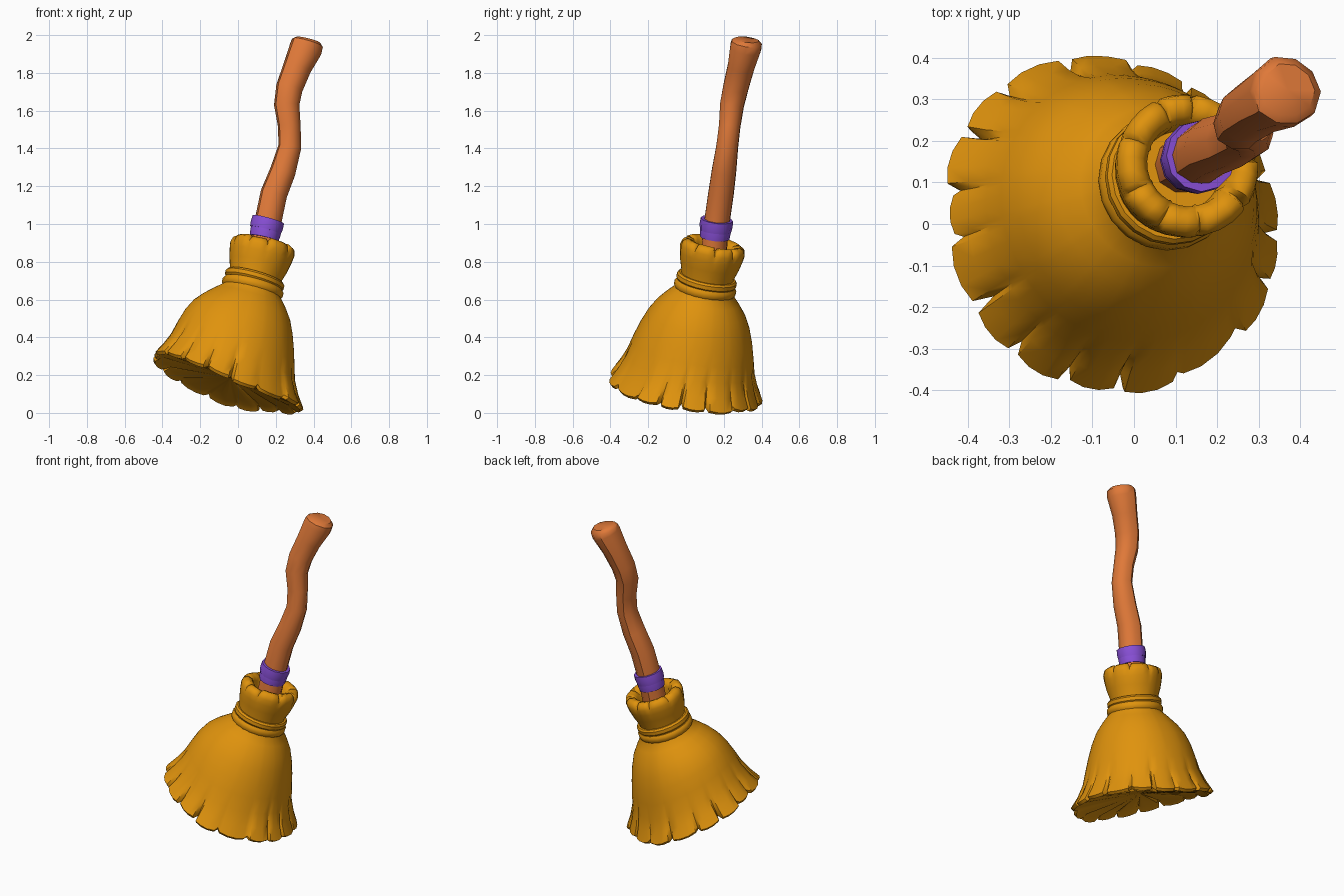
import bpy, bmesh, math, random
from mathutils import Vector, Matrix

if "Cube" in bpy.data.objects:
    bpy.data.objects.remove(bpy.data.objects["Cube"])

random.seed(4)
UP = Vector((0, 0, 1))
ORIGIN = Vector((-0.052, 0.0, 0.145))           # centre of the bristle hem
AXIS = Vector((0.25, 0.195, 1)).normalized()    # lean of the broom head
HEAD = Matrix.Translation(ORIGIN) @ UP.rotation_difference(AXIS).to_matrix().to_4x4()


def material(name, rgb):
    m = bpy.data.materials.new(name)
    m.diffuse_color = (*rgb, 1)
    m.use_nodes = True
    m.node_tree.nodes["Principled BSDF"].inputs["Base Color"].default_value = m.diffuse_color
    return m


STRAW = material("golden straw", (0.74, 0.29, 0.004))
WOOD = material("orange wood", (0.74, 0.19, 0.04))
CLOTH = material("purple cloth", (0.25, 0.08, 0.68))


def skin(name, rings, mat, angle=35, caps=(False, False), loop=False):
    """Join rings of points into one surface."""
    bm = bmesh.new()
    vs = [[bm.verts.new(p) for p in ring] for ring in rings]
    n = len(vs[0])
    pairs = list(zip(vs, vs[1:])) + ([(vs[-1], vs[0])] if loop else [])
    for a, b in pairs:
        for i in range(n):
            j = (i + 1) % n
            bm.faces.new((a[i], a[j], b[j], b[i]))
    for wanted, ring in zip(caps, (vs[0], vs[-1])):
        if wanted:
            c = bm.verts.new(sum((v.co for v in ring), Vector()) / n)
            for i in range(n):
                bm.faces.new((ring[i], ring[(i + 1) % n], c))
    bmesh.ops.recalc_face_normals(bm, faces=bm.faces)
    me = bpy.data.meshes.new(name)
    bm.to_mesh(me)
    bm.free()
    me.materials.append(mat)
    ob = bpy.data.objects.new(name, me)
    bpy.context.collection.objects.link(ob)
    bpy.ops.object.select_all(action='DESELECT')
    ob.select_set(True)
    bpy.context.view_layer.objects.active = ob
    bpy.ops.object.shade_smooth_by_angle(angle=math.radians(angle))
    return ob


def ring(r, h, angles, frame, tweak=None):
    """Ring of points at height h; tweak changes radius and height per point."""
    if isinstance(angles, int):
        angles = [math.tau * i / angles for i in range(angles)]
    pts = []
    for i, a in enumerate(angles):
        rr, hh = tweak(i, a, r, h) if tweak else (r, h)
        pts.append(frame @ Vector((rr * math.cos(a), rr * math.sin(a), hh)))
    return pts


def split_angles(starts, fractions):
    """Angles for lobes beginning at the given turns, each cut at fractions."""
    ends = starts[1:] + [starts[0] + 1]
    return [math.tau * (s + (e - s) * f) for s, e in zip(starts, ends) for f in fractions]


# bristle skirt: lopsided flared bell with narrow slits in the hem
LOBES, CUTS = 17, (0, 0.10, 0.36, 0.64, 0.90)
starts = [(k + random.uniform(-0.2, 0.2)) / LOBES for k in range(LOBES)]
flare = [random.uniform(-0.012, 0.010) for _ in range(LOBES)]
drop = [random.uniform(-0.008, 0.008) for _ in range(LOBES)]
slit = [random.uniform(0.4, 1.4) for _ in range(LOBES)]


def hem(weight):
    def tweak(i, a, r, h):
        k, p = divmod(i, len(CUTS))
        fade = min(1, max(0, (0.53 - h) / 0.2)) * min(1, r / 0.3)
        low = fade * min(1, max(0, (0.35 - h) / 0.3))
        left, right = max(0, -math.cos(a)), max(0, math.cos(a))
        r += fade * (0.016 * left - 0.012 * right * (1 - weight))
        h += (fade * 0.06 * left - low * 0.03 * max(0, math.sin(a))
              - low * 0.045 * max(0, math.cos(a + 0.9)))
        if p == 0:                                # the slit between two lobes
            return r - 0.036 * weight * slit[k], h + 0.022 * weight * slit[k]
        bulge = 0.006 if p in (2, 3) else 0.0
        return r + (flare[k] + bulge) * weight, h + (drop[k] - bulge) * weight
    return tweak


skirt = [(0.02, 0.04, 0), (0.36, 0.015, 0.5), (0.393, -0.005, 0.9), (0.406, 0.010, 1),
         (0.374, 0.068, 0.55), (0.345, 0.135, 0.15), (0.325, 0.21, 0), (0.303, 0.28, 0),
         (0.275, 0.35, 0), (0.240, 0.42, 0), (0.196, 0.48, 0), (0.152, 0.53, 0),
         (0.135, 0.60, 0)]
turns = split_angles(starts, CUTS)
skin("bristle_skirt", [ring(r, h, turns, HEAD, hem(w)) for r, h, w in skirt],
     STRAW, 40, (True, True))

# bound neck of the bristles with a thick notched rim and an open top
TUFTS, NICKS = 9, (0, 0.1, 0.37, 0.63, 0.9)
lift = [random.uniform(-0.008, 0.008) for _ in range(TUFTS)]
tufts = split_angles([(k + random.uniform(-0.15, 0.15)) / TUFTS for k in range(TUFTS)], NICKS)


def rim(weight):
    def tweak(i, a, r, h):
        k, p = divmod(i, len(NICKS))
        if p == 0:
            return r - 0.008 * weight, h - 0.016 * weight
        return r, h + lift[k] * weight
    return tweak


neck = [(0.135, 0.56, 0), (0.142, 0.62, 0), (0.158, 0.67, 0.1), (0.169, 0.72, 0.3),
        (0.174, 0.757, 0.7), (0.167, 0.784, 1), (0.145, 0.797, 1), (0.117, 0.789, 1),
        (0.101, 0.765, 0.6), (0.096, 0.69, 0)]
skin("bristle_neck", [ring(r, h, tufts, HEAD, rim(w)) for r, h, w in neck],
     STRAW, 60, (True, True))

# two tie cords round the neck
for name, r, h, half, tilt in (("lower_tie", 0.163, 0.544, 0.023, 0.01),
                               ("upper_tie", 0.158, 0.587, 0.021, 0.03)):
    frame = HEAD @ Matrix.Translation((0, 0, h)) @ Matrix.Rotation(tilt, 4, 'Y')
    section = [(-0.035, -1), (-0.006, -1), (0.003, -0.5),
               (0.003, 0.5), (-0.006, 1), (-0.035, 1)]
    skin(name, [ring(r + dr, dz * half, 20, frame) for dr, dz in section], STRAW, 40, loop=True)

# crooked handle: x, y, z, radius
path = [(0.115, 0.140, 0.78, 0.070), (0.150, 0.158, 0.98, 0.070), (0.188, 0.184, 1.16, 0.070),
        (0.236, 0.200, 1.28, 0.067), (0.273, 0.217, 1.41, 0.060), (0.270, 0.230, 1.52, 0.059),
        (0.256, 0.242, 1.63, 0.066), (0.270, 0.262, 1.72, 0.070), (0.312, 0.290, 1.83, 0.074),
        (0.357, 0.314, 1.93, 0.086), (0.366, 0.320, 1.960, 0.083), (0.370, 0.322, 1.976, 0.064)]


def path_frame(i):
    a, b = path[max(i - 1, 0)], path[min(i + 1, len(path) - 1)]
    turn = UP.rotation_difference(Vector(b[:3]) - Vector(a[:3]))
    return Matrix.Translation(path[i][:3]) @ turn.to_matrix().to_4x4()


def grain(i, a, r, h):                            # slightly uneven whittled sides
    return r * (1.04 if i % 3 == 0 else 0.99), h


skin("handle", [ring(p[3], 0, 10, path_frame(i), grain) for i, p in enumerate(path)],
     WOOD, 42, (True, True))

# cloth band wrapped twice round the handle
for name, r, h, half, tilt in (("band_lower", 0.080, -0.022, 0.034, 0.03),
                               ("band_upper", 0.086, 0.016, 0.030, 0.08)):
    frame = path_frame(1) @ Matrix.Translation((0, 0, h)) @ Matrix.Rotation(tilt, 4, 'Y')
    section = [(r - 0.02, -half), (r - 0.002, -half), (r + 0.002, 0), (r, half), (r - 0.02, half)]
    skin(name, [ring(q, z, 12, frame) for q, z in section], CLOTH, 35, loop=True)
